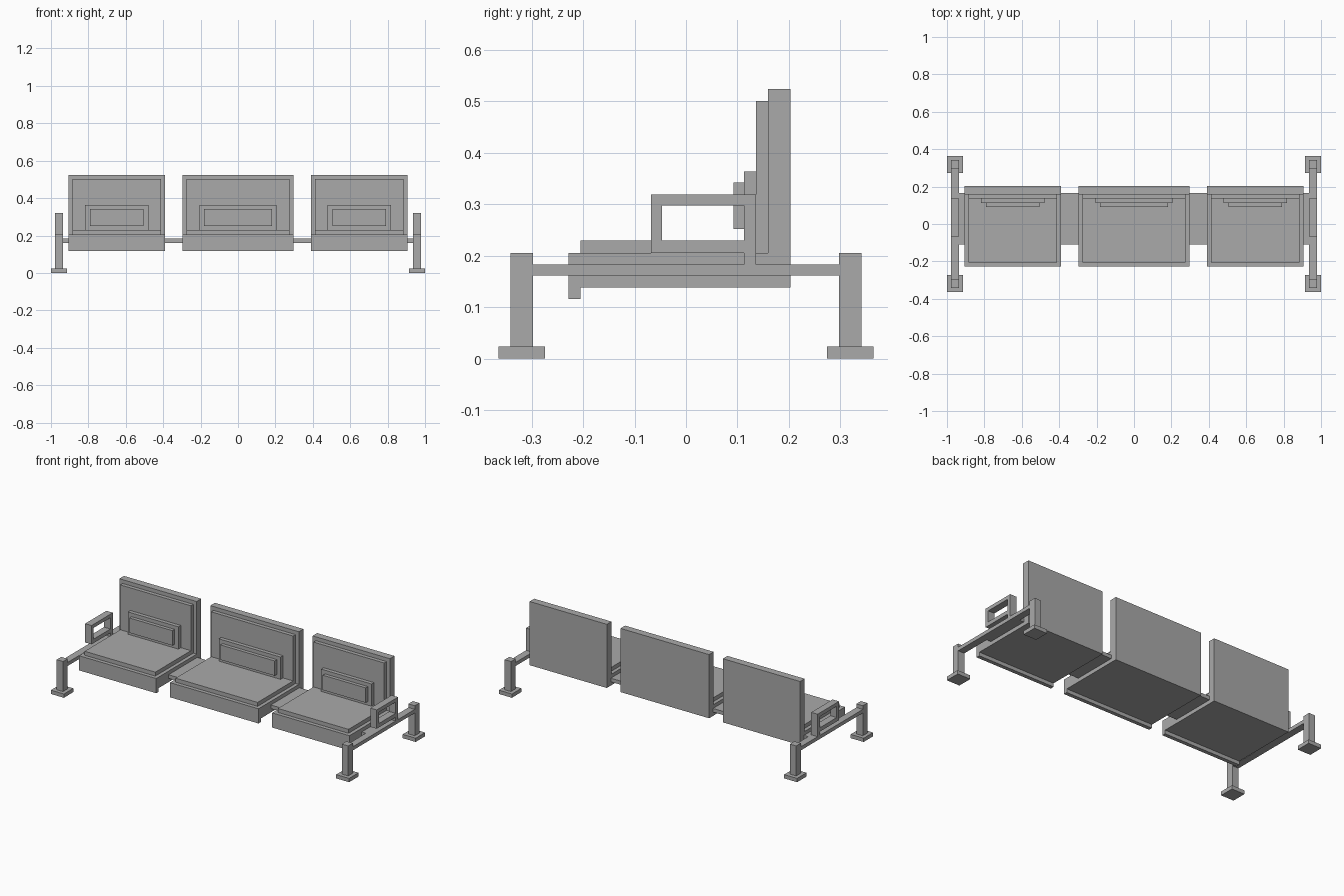
import bpy
import bmesh

cube = bpy.data.objects.get("Cube")
if cube:
    bpy.data.objects.remove(cube, do_unlink=True)

grey = bpy.data.materials.new("plain grey")
grey.use_nodes = True
colour = (0.4, 0.4, 0.4, 1)
grey.diffuse_color = colour
grey.node_tree.nodes["Principled BSDF"].inputs["Base Color"].default_value = colour


def finish(name, bm):
    bmesh.ops.recalc_face_normals(bm, faces=bm.faces)
    mesh = bpy.data.meshes.new(name)
    bm.to_mesh(mesh)
    bm.free()
    mesh.materials.append(grey)
    obj = bpy.data.objects.new(name, mesh)
    bpy.context.collection.objects.link(obj)
    return obj


def box(name, x, y, z):
    """Box from (min, max) pairs on each axis."""
    bm = bmesh.new()
    bmesh.ops.create_cube(bm, size=1)
    for v in bm.verts:
        v.co = [(a + b) / 2 + c * (b - a) for (a, b), c in zip((x, y, z), v.co)]
    return finish(name, bm)


def extrude_x(name, profile, x):
    """Side profile of (y, z) points extruded between two x values."""
    bm = bmesh.new()
    face = bm.faces.new([bm.verts.new((x[0], y, z)) for y, z in profile])
    result = bmesh.ops.extrude_face_region(bm, geom=[face])
    verts = [g for g in result["geom"] if isinstance(g, bmesh.types.BMVert)]
    bmesh.ops.translate(bm, verts=verts, vec=(x[1] - x[0], 0, 0))
    return finish(name, bm)


# Seat shell side profile: front lip, flat base and upright back
SHELL = [(-0.228, 0.116), (-0.205, 0.116), (-0.205, 0.138), (0.203, 0.138),
         (0.203, 0.524), (0.159, 0.524), (0.159, 0.205), (-0.228, 0.205)]


def seat(label, centre, half):
    def span(inset):
        return centre - half + inset, centre + half - inset

    extrude_x(label + "_seat_shell", SHELL, span(0))
    box(label + "_seat_cushion", span(0.022), (-0.205, 0.136), (0.205, 0.229))
    box(label + "_back_cushion", span(0.022), (0.136, 0.159), (0.205, 0.501))
    box(label + "_lumbar_pad", span(0.09), (0.113, 0.136), (0.229, 0.364))
    box(label + "_lumbar_front", span(0.115), (0.092, 0.113), (0.252, 0.342))


seat("right", -0.648, 0.259)
seat("middle", 0, 0.297)
seat("left", 0.648, 0.259)

# Beam carrying all the seats
box("seat_beam", (-0.935, 0.935), (-0.11, 0.165), (0.161, 0.183))

# End frames with legs, feet, rail and armrest loop
for side, sign in (("right", -1), ("left", 1)):
    bar = sorted((sign * 0.935, sign * 0.978))
    foot = sorted((sign * 0.913, sign))
    for end, direction in (("front", -1), ("rear", 1)):
        y = direction * 0.319
        box(f"{side}_{end}_leg", bar, (y - 0.022, y + 0.022), (0.023, 0.205))
        box(f"{side}_{end}_foot", foot, (y - 0.045, y + 0.045), (0, 0.023))
    box(side + "_rail", bar, (-0.297, 0.297), (0.161, 0.183))
    box(side + "_armrest_top", bar, (-0.068, 0.136), (0.297, 0.319))
    box(side + "_armrest_bottom", bar, (-0.068, 0.113), (0.205, 0.229))
    box(side + "_armrest_front_post", bar, (-0.068, -0.047), (0.229, 0.297))
    box(side + "_armrest_rear_post", bar, (0.113, 0.136), (0.183, 0.297))
